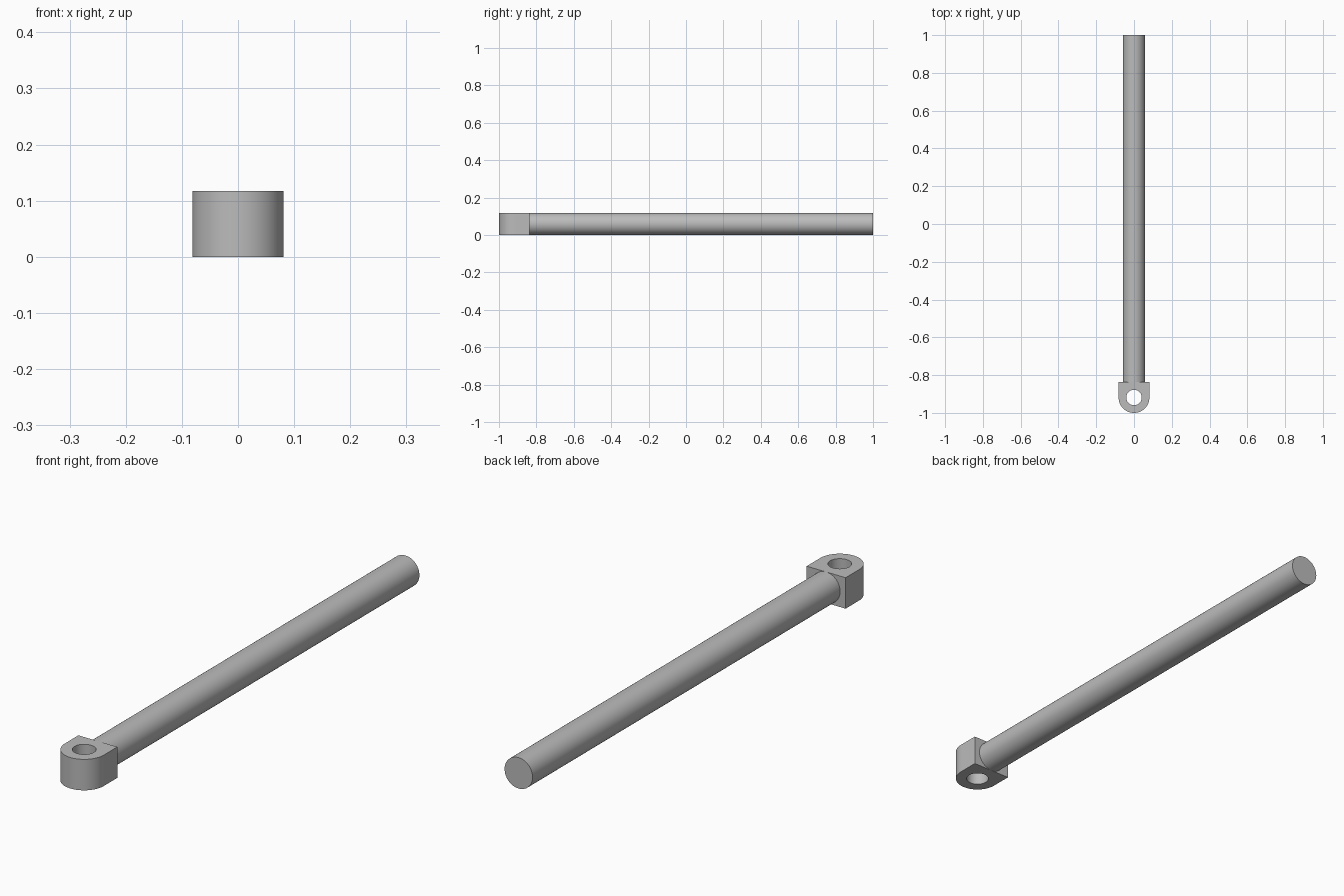
import bpy
import bmesh
from math import sin, cos, pi, radians
from mathutils import Matrix, Vector

if "Cube" in bpy.data.objects:
    bpy.data.objects.remove(bpy.data.objects["Cube"])

HEIGHT = 0.117
EYE_RADIUS = 0.0815
HOLE_RADIUS = 0.041
EYE_Y = -1 + EYE_RADIUS
SEGMENTS = 64

steel = bpy.data.materials.new("grey steel")
steel.use_nodes = True
colour = (0.5, 0.5, 0.5, 1)
steel.diffuse_color = colour
steel.node_tree.nodes["Principled BSDF"].inputs["Base Color"].default_value = colour


def add_object(name, bm):
    bmesh.ops.recalc_face_normals(bm, faces=bm.faces)
    mesh = bpy.data.meshes.new(name)
    bm.to_mesh(mesh)
    bm.free()
    mesh.materials.append(steel)
    obj = bpy.data.objects.new(name, mesh)
    bpy.context.collection.objects.link(obj)
    bpy.ops.object.select_all(action="DESELECT")
    obj.select_set(True)
    bpy.context.view_layer.objects.active = obj
    bpy.ops.object.shade_smooth_by_angle(angle=radians(30))
    return obj


def eye_outline(angle):
    """Distance from the hole centre: round in front, square behind."""
    if sin(angle) <= 0:
        return EYE_RADIUS
    return EYE_RADIUS / max(abs(cos(angle)), abs(sin(angle)))


def hole_outline(angle):
    return HOLE_RADIUS


# Eye block: four rings joined into a closed block with a through hole
bm = bmesh.new()
rings = []
for outline, z in ((eye_outline, 0), (eye_outline, HEIGHT),
                   (hole_outline, HEIGHT), (hole_outline, 0)):
    ring = []
    for i in range(SEGMENTS):
        a = 2 * pi * i / SEGMENTS
        r = outline(a)
        ring.append(bm.verts.new((r * cos(a), EYE_Y + r * sin(a), z)))
    rings.append(ring)
for k, ring in enumerate(rings):
    following = rings[(k + 1) % len(rings)]
    for i in range(SEGMENTS):
        j = (i + 1) % SEGMENTS
        bm.faces.new((ring[i], ring[j], following[j], following[i]))
add_object("eye_block", bm)

# Rod: plain round bar running back from the flat face of the block
rod_start = EYE_Y + EYE_RADIUS
bm = bmesh.new()
placement = (Matrix.Translation(Vector((0, (1 + rod_start) / 2, HEIGHT / 2)))
             @ Matrix.Rotation(pi / 2, 4, "X"))
bmesh.ops.create_cone(bm, cap_ends=True, segments=SEGMENTS,
                      radius1=HEIGHT / 2, radius2=HEIGHT / 2,
                      depth=1 - rod_start, matrix=placement)
add_object("rod", bm)
